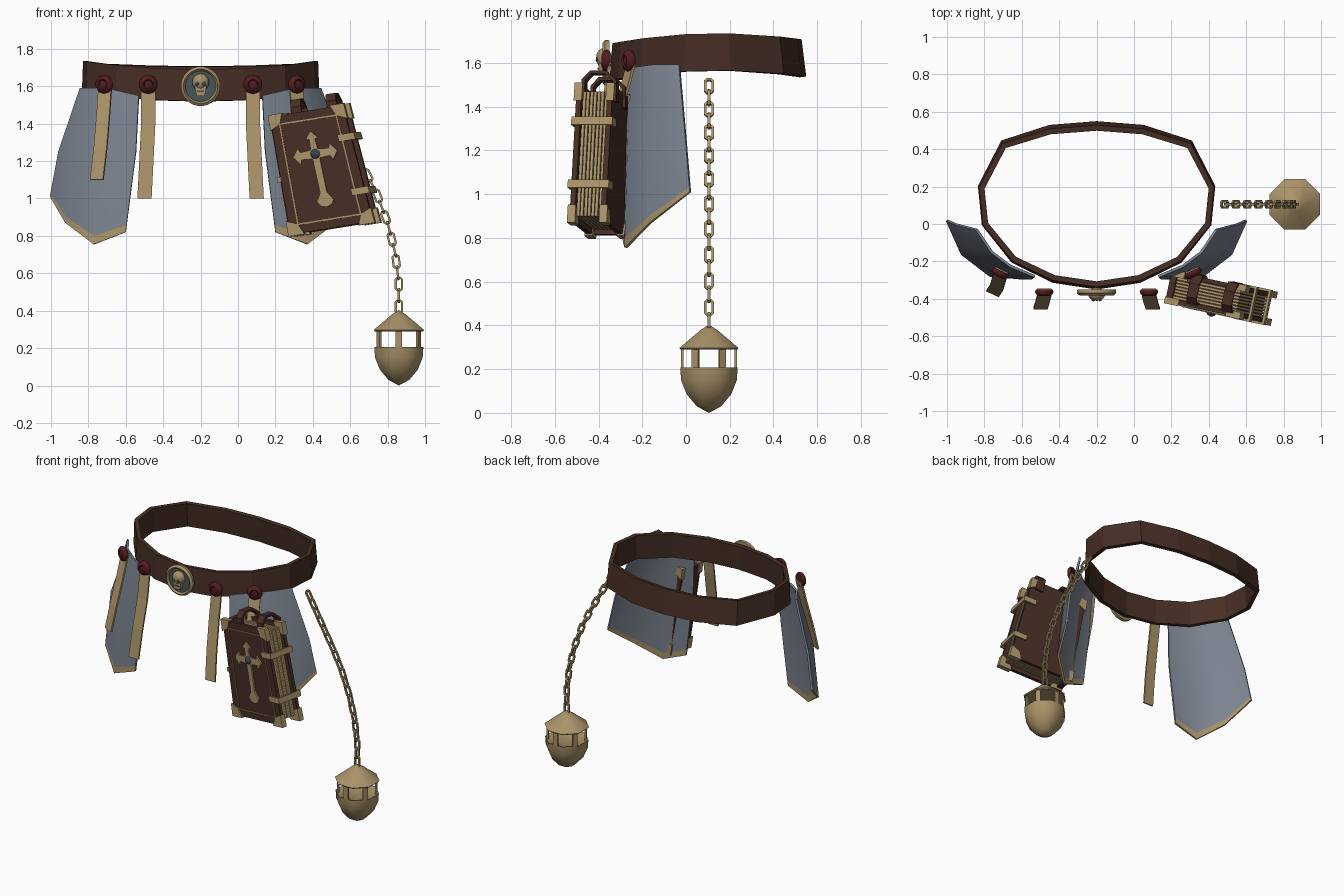
import bpy, bmesh, math
from mathutils import Vector, Matrix

if "Cube" in bpy.data.objects:
    bpy.data.objects.remove(bpy.data.objects["Cube"])


def material(name, *rgb):
    m = bpy.data.materials.new(name)
    m.use_nodes = True
    m.diffuse_color = (*rgb, 1)
    m.node_tree.nodes["Principled BSDF"].inputs["Base Color"].default_value = (*rgb, 1)
    return m


LEATHER = material("brown leather", .062, .027, .018)
BRASS = material("tan brass", .40, .29, .14)
CLOTH = material("grey cloth", .20, .23, .28)
WAX = material("dark red wax", .085, .012, .014)
SLATE = material("slate", .07, .09, .095)
GEM = material("blue gem", .04, .06, .09)

MID = -0.2  # centre line of the belt
BOOK = (Matrix.Translation((.45, -.39, 1.155)) @ Matrix.Rotation(math.radians(-12), 4, 'Z')
        @ Matrix.Rotation(math.radians(-9), 4, 'Y'))


def finish(name, bm, *mats, smooth=False, solid=0, book=False):
    bmesh.ops.remove_doubles(bm, verts=bm.verts, dist=1e-5)
    bmesh.ops.recalc_face_normals(bm, faces=bm.faces)
    if book:  # slight taper and lean, then placed at the hip
        for v in bm.verts:
            v.co.x = v.co.x * (1 - .2 * v.co.z) - .06 * v.co.z
        bm.transform(BOOK)
    me = bpy.data.meshes.new(name)
    bm.to_mesh(me)
    bm.free()
    for m in mats:
        me.materials.append(m)
    ob = bpy.data.objects.new(name, me)
    bpy.context.collection.objects.link(ob)
    if solid:
        mod = ob.modifiers.new("thickness", 'SOLIDIFY')
        mod.thickness, mod.offset = solid, 0
    if smooth:
        me.shade_smooth()
        ob.modifiers.new("sharp edges", 'EDGE_SPLIT').split_angle = math.radians(50)
    return ob


def sheet(bm, rows, ring=False, loop=False):
    """Quads between rows of points; ring closes each row, loop joins last row to first."""
    g = [[bm.verts.new(p) for p in r] for r in rows]
    n, faces = len(g[0]), []
    for i in range(len(g) - (not loop)):
        a, b = g[i], g[(i + 1) % len(g)]
        for j in range(n - (not ring)):
            k = (j + 1) % n
            f = bm.faces.new((a[j], a[k], b[k], b[j]))
            f.material_index = 0
            faces.append((i, f))
    return faces


def box(bm, x, y, z, hx, hy, hz):
    bmesh.ops.create_cube(bm, size=2, matrix=Matrix.Translation((x, y, z)) @ Matrix.Diagonal((hx, hy, hz, 1)))


def prism(bm, outline, y0, y1):
    f = bm.faces.new([bm.verts.new((x, y0, z)) for x, z in outline])
    ext = bmesh.ops.extrude_face_region(bm, geom=[f])["geom"]
    for v in ext:
        if isinstance(v, bmesh.types.BMVert):
            v.co.y = y1


def lathe(bm, profile, n, matrix, loop=False):
    ang = [math.tau * (i + .5) / n for i in range(n)]
    sheet(bm, [[matrix @ Vector((r * math.cos(a), r * math.sin(a), h)) for a in ang] for r, h in profile],
          ring=True, loop=loop)


def facing(pos, normal):
    return Matrix.Translation(pos) @ Vector(normal).to_track_quat('Z', 'Y').to_matrix().to_4x4()


# Belt
half = [(0, .535), (.25, .515), (.5, .435), (.62, .2), (.6, 0), (.445, -.195), (.23, -.3), (0, -.335)]
loop = half + [(-x, y) for x, y in half[-2:0:-1]]
belt_rows = [[], []]
for x, y in loop:
    top = 1.735 - .04 * ((y - .15) / .45) ** 2
    belt_rows[0].append((MID + x * .99, y * .96, top))
    belt_rows[1].append((MID + x, y, top - .17))
bm = bmesh.new()
sheet(bm, belt_rows, ring=True)
finish("belt", bm, LEATHER, solid=.03)

# Hip cloths with a brass hem
cloth_top = [(.33, -.28, 1.55), (.46, -.225, 1.58), (.56, -.15, 1.59), (.64, -.03, 1.59)]
cloth_mid = [(.345, -.29, 1.25), (.54, -.26, 1.25), (.69, -.14, 1.25), (.755, 0, 1.25)]
cloth_low = [(.4, -.29, .82), (.57, -.275, .755), (.72, -.16, .87), (.8, .02, 1.01)]
cloth_hem = [Vector(p).lerp(Vector(q), .09) for p, q in zip(cloth_low, cloth_mid)]
for s, side in ((-1, "right"), (1, "left")):
    bm = bmesh.new()
    rows = [[(MID + s * x, y, z) for x, y, z in r] for r in (cloth_top, cloth_mid, cloth_hem, cloth_low)]
    for i, f in sheet(bm, rows):
        f.material_index = int(i == 2)
    finish(side + "_hip_cloth", bm, CLOTH, BRASS, smooth=True, solid=.014)

# Hanging ribbons with wax seals
ribbons = {"inner": (0, [(.28, -.35, 1.6), (.28, -.38, 1.4), (.29, -.42, 1.2), (.3, -.45, 1.0)]),
           "outer": (25, [(.51, -.25, 1.6), (.52, -.29, 1.45), (.535, -.34, 1.27), (.555, -.37, 1.1)])}
seal = [(0, .022), (.022, .018), (.028, .024), (.046, .014), (.052, 0), (.046, -.012), (0, -.012)]
for s, side in ((-1, "right"), (1, "left")):
    for place, (deg, path) in ribbons.items():
        a = math.radians(deg)
        wide = Vector((math.cos(a), s * math.sin(a), 0)) * .038
        pts = [Vector((MID + s * x, y, z)) for x, y, z in path]
        bm = bmesh.new()
        sheet(bm, [(p - wide, p + wide) for p in pts])
        finish(f"{side}_{place}_ribbon", bm, BRASS, solid=.012)
        bm = bmesh.new()
        normal = (s * math.sin(a), -math.cos(a), 0)
        lathe(bm, seal, 10, facing(pts[0] + Vector(normal) * .012 + Vector((0, 0, .01)), normal))
        finish(f"{side}_{place}_wax_seal", bm, WAX, smooth=True)

# Skull medallion
front = facing((MID, -.36, 1.6), (0, -1, 0))
bm = bmesh.new()
lathe(bm, [(0, .01), (.09, .01), (.09, -.01), (0, -.01)], 24, front)
finish("medallion_disc", bm, SLATE)
bm = bmesh.new()
lathe(bm, [(.082, .012), (.092, .022), (.106, .01), (.104, -.01), (.084, -.01)], 24, front, loop=True)
finish("medallion_rim", bm, BRASS, smooth=True)
bm = bmesh.new()
bmesh.ops.create_uvsphere(bm, u_segments=14, v_segments=8, radius=1,
                          matrix=Matrix.Translation((MID, -.375, 1.622)) @ Matrix.Diagonal((.046, .036, .046, 1)))
prism(bm, [(MID - .032, 1.6), (MID + .032, 1.6), (MID + .022, 1.548), (MID - .022, 1.548)], -.365, -.4)
finish("skull", bm, BRASS, smooth=True)
bm = bmesh.new()
for s in (-1, 1):
    lathe(bm, [(0, .007), (.012, 0), (0, -.007)], 8, facing((MID + s * .018, -.407, 1.613), (0, -1, 0)))
box(bm, MID, -.4, 1.573, .018, .004, .003)
finish("skull_hollows", bm, SLATE)

# Book: covers, spine and core
bm = bmesh.new()
for s in (-1, 1):
    box(bm, 0, s * .072, 0, .215, .012, .32)
box(bm, -.203, 0, 0, .018, .07, .315)
box(bm, 0, 0, 0, .18, .06, .28)
finish("book_covers", bm, LEATHER, book=True)
bm = bmesh.new()
for i in range(7):
    box(bm, .003 * (i % 2), -.051 + .017 * i, 0, .188, .0068, .293)
finish("book_pages", bm, BRASS, book=True)

# Book fittings: corners, clasps, spine stud, border
bm = bmesh.new()
for sx in (-1, 1):
    for sz in (-1, 1):
        tri = [(.224, .329), (.14, .329), (.165, .27), (.224, .245)]
        for sy in (-1, 1):
            prism(bm, [(sx * x, sz * z) for x, z in tri], sy * .056, sy * .093)
finish("book_corners", bm, BRASS, book=True)
bm = bmesh.new()
for z in (-.148, .148):
    box(bm, .232, 0, z, .007, .096, .019)
    for s in (-1, 1):
        box(bm, .19, s * .09, z, .045, .006, .019)
box(bm, -.222, -.05, -.02, .014, .03, .014)
finish("book_clasps", bm, BRASS, book=True)
bm = bmesh.new()
for s in (-1, 1):
    box(bm, s * .165, -.086, 0, .004, .004, .272)
    box(bm, 0, -.086, s * .272, .165, .004, .004)
finish("book_border", bm, BRASS, book=True)

# Flared cross with a gem
right = [(0, .125), (.036, .085), (.016, .08), (.02, .025), (.08, .02), (.09, .045), (.125, 0), (.09, -.045),
         (.08, -.02), (.02, -.025), (.018, -.21), (.045, -.255), (.03, -.28), (0, -.29)]
cross = right + [(-x, z) for x, z in right[-2:0:-1]]
bm = bmesh.new()
prism(bm, [(x, z + .085) for x, z in cross], -.08, -.094)
finish("book_cross", bm, BRASS, book=True)
bm = bmesh.new()
lathe(bm, [(0, .018), (.018, .012), (.027, 0), (0, 0)], 10, facing((0, -.093, .085), (0, -1, 0)))
finish("cross_gem", bm, GEM, smooth=True, book=True)

# Book hanger loops
arch = [(-.06, .29), (-.062, .35), (-.03, .385), (.04, .385), (.085, .345), (.09, .25)]
for name, x in (("right", -.06), ("left", .15)):
    bm = bmesh.new()
    sheet(bm, [((x - .03, y, z), (x + .03, y, z)) for y, z in arch])
    finish(name + "_book_hanger", bm, LEATHER, solid=.016, book=True)

# Chain of alternating links
CY = .105
path = [Vector((x, CY, z)) for x, z in
        ((.47, 1.52), (.68, 1.15), (.74, 1.03), (.8, .87), (.84, .71), (.86, .55), (.86, .39))]
lengths = [(b - a).length for a, b in zip(path, path[1:])]
count = 20
bm = bmesh.new()
for i in range(count):
    d = (i + .5) / count * sum(lengths)
    k = 0
    while d > lengths[k]:
        d -= lengths[k]
        k += 1
    along = (path[k + 1] - path[k]).normalized()
    centre = path[k] + along * d
    side, flat = Vector((0, 1, 0)), along.cross(Vector((0, 1, 0)))
    if i % 2:
        side, flat = flat, side
    rows = []
    for j in range(8):
        a = math.tau * (j + .5) / 8
        out = side * math.cos(a) + along * math.sin(a)
        mid = centre + side * math.cos(a) * .018 + along * (math.sin(a) * .018 + math.copysign(.018, math.sin(a)))
        rows.append([mid + (out * u + flat * v) * .006 for u, v in ((1, 1), (-1, 1), (-1, -1), (1, -1))])
    sheet(bm, rows, ring=True, loop=True)
finish("chain", bm, BRASS)

# Censer: roof, bowl and posts
base = Matrix.Translation((.86, CY, 0))
bm = bmesh.new()
lathe(bm, [(0, .403), (.04, .38), (.146, .297), (.14, .29), (0, .295)], 8, base)
finish("censer_roof", bm, BRASS, smooth=True)
bm = bmesh.new()
lathe(bm, [(0, .2), (.13, .2), (.142, .207), (.138, .15), (.11, .085), (.06, .03), (0, 0)], 8, base)
finish("censer_bowl", bm, BRASS, smooth=True)
bm = bmesh.new()
for i in range(6):
    post = bmesh.ops.create_cube(bm, size=1)["verts"]
    spin = Matrix.Rotation(math.radians(30 + 60 * i), 4, 'Z')
    bmesh.ops.transform(bm, verts=post, matrix=base @ spin @ Matrix.Translation((.122, 0, .25))
                        @ Matrix.Diagonal((.012, .034, .1, 1)))
finish("censer_posts", bm, BRASS)
